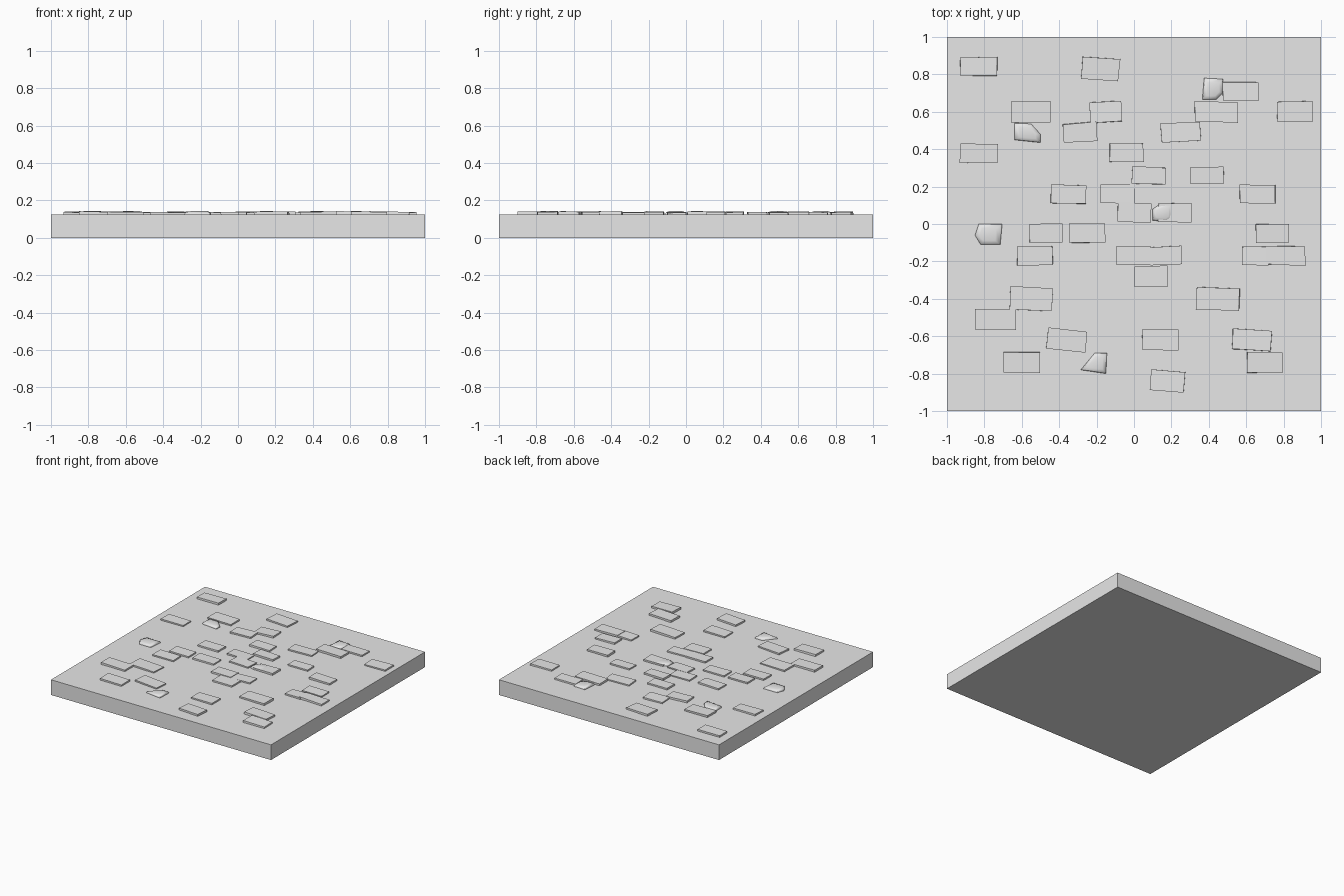
import bpy
import bmesh
import random
from math import radians
from mathutils import Matrix, Vector

random.seed(4)

default_cube = bpy.data.objects.get("Cube")
if default_cube:
    bpy.data.objects.remove(default_cube, do_unlink=True)

SLAB_TOP = 0.125
UNIT = 0.01  # layout tables are in hundredths

stone = bpy.data.materials.new("stone_grey")
stone.use_nodes = True
stone.diffuse_color = (0.8, 0.8, 0.8, 1)
stone.node_tree.nodes["Principled BSDF"].inputs["Base Color"].default_value = (0.8, 0.8, 0.8, 1)


def finish(bm, name):
    """Turn a bmesh into a named stone object."""
    bmesh.ops.recalc_face_normals(bm, faces=bm.faces[:])
    mesh = bpy.data.meshes.new(name)
    bm.to_mesh(mesh)
    bm.free()
    mesh.materials.append(stone)
    obj = bpy.data.objects.new(name, mesh)
    bpy.context.collection.objects.link(obj)
    return obj


def block(name, centre, size, turn=0.0, tilt=0.0, wobble=0.0):
    """A box with optional turn, random lean and slightly uneven corners."""
    bm = bmesh.new()
    bmesh.ops.create_cube(bm, size=1)
    lean_x, lean_y = (radians(random.uniform(-tilt, tilt)) for _ in "xy")
    place = (Matrix.Translation(centre) @ Matrix.Rotation(radians(turn), 4, "Z")
             @ Matrix.Rotation(lean_x, 4, "X") @ Matrix.Rotation(lean_y, 4, "Y")
             @ Matrix.Diagonal((*size, 1)))
    bm.transform(place)
    for vert in bm.verts:
        vert.co.x += random.uniform(-wobble, wobble)
        vert.co.y += random.uniform(-wobble, wobble)
    return finish(bm, name)


def rock(name, outline):
    """A low rounded chip: outline rings shrinking towards a domed top."""
    bm = bmesh.new()
    corners = [Vector((x, y, 0)) * UNIT for x, y in outline]
    middle = sum(corners, Vector()) / len(corners)
    rings = []
    for scale, height in ((1, -0.01), (1, 0.004), (0.93, 0.012), (0.6, 0.018)):
        lift = Vector((0, 0, SLAB_TOP + height))
        rings.append([bm.verts.new(middle.lerp(c, scale) + lift) for c in corners])
    count = len(corners)
    for low, high in zip(rings, rings[1:]):
        for i in range(count):
            j = (i + 1) % count
            bm.faces.new((low[i], low[j], high[j], high[i]))
    bm.faces.new(rings[0][::-1])
    bm.faces.new(rings[-1])
    for face in bm.faces:
        face.smooth = True
    obj = finish(bm, name)
    bpy.ops.object.select_all(action="DESELECT")
    obj.select_set(True)
    bpy.context.view_layer.objects.active = obj
    bpy.ops.object.shade_smooth_by_angle(angle=radians(50))


# Wall slab
block("wall_slab", (0, 0, SLAB_TOP / 2), (2, 2, SLAB_TOP))

# Brick courses: (centre y, depth, bricks as (centre x, width, turn))
courses = [
    (84, 10, [(-83, 20, 0)]),
    (83, 12, [(-18, 20, -4)]),
    (71, 10, [(57, 19, 0)]),
    (60, 11, [(-55, 21, 0), (-15, 17, 3), (44, 23, -2), (86, 19, 2)]),
    (49, 10, [(-29, 18, 4), (25, 21, 2)]),
    (38, 10, [(-83, 20, 0), (-4, 18, 0)]),
    (26, 9, [(8, 18, -2), (39, 18, 0)]),
    (16, 10, [(-35, 19, -2), (-9, 18, 0), (66, 19, 0)]),
    (6, 10, [(0, 18, -2), (22, 18, 0)]),
    (-5, 10, [(-47, 18, 0), (-25, 19, 0), (74, 18, 0)]),
    (-17, 10, [(-53, 19, 0), (0, 18, 0), (17, 17, 2), (65, 14, 0), (81, 21, -2)]),
    (-28, 11, [(9, 18, 0)]),
    (-40, 12, [(-55, 23, -3), (45, 23, -2)]),
    (-51, 11, [(-74, 22, 0)]),
    (-62, 11, [(-36, 21, -6), (14, 19, 0), (63, 21, -3)]),
    (-74, 11, [(-60, 19, 0), (70, 19, 0)]),
    (-84, 11, [(18, 18, -4)]),
]
for row, (y, depth, bricks) in enumerate(courses):
    for column, (x, width, turn) in enumerate(bricks):
        top = SLAB_TOP + random.uniform(0.010, 0.016)
        thickness = 0.04
        block(f"brick_{row}_{column}",
              (x * UNIT, y * UNIT, top - thickness / 2),
              (width * UNIT, depth * UNIT, thickness),
              turn, tilt=1.1, wobble=0.003)

# Loose rounded chips
rock("upper_right_chip", [(36.5, 66.5), (44, 66.5), (47.5, 70), (47.5, 77.5), (37.5, 78)])
rock("upper_left_chip", [(-64, 45), (-50, 43.5), (-50, 48), (-55, 53.5), (-64, 54)])
rock("side_chip", [(-85, -6), (-82, -11), (-71.5, -11), (-70.5, 0), (-83, 0)])
rock("middle_chip", [(10, 2), (18, 1), (20.5, 3), (20.5, 11), (13, 10), (10, 8)])
rock("lower_chip", [(-28.5, -78), (-15, -80), (-14.5, -69), (-21, -69)])
